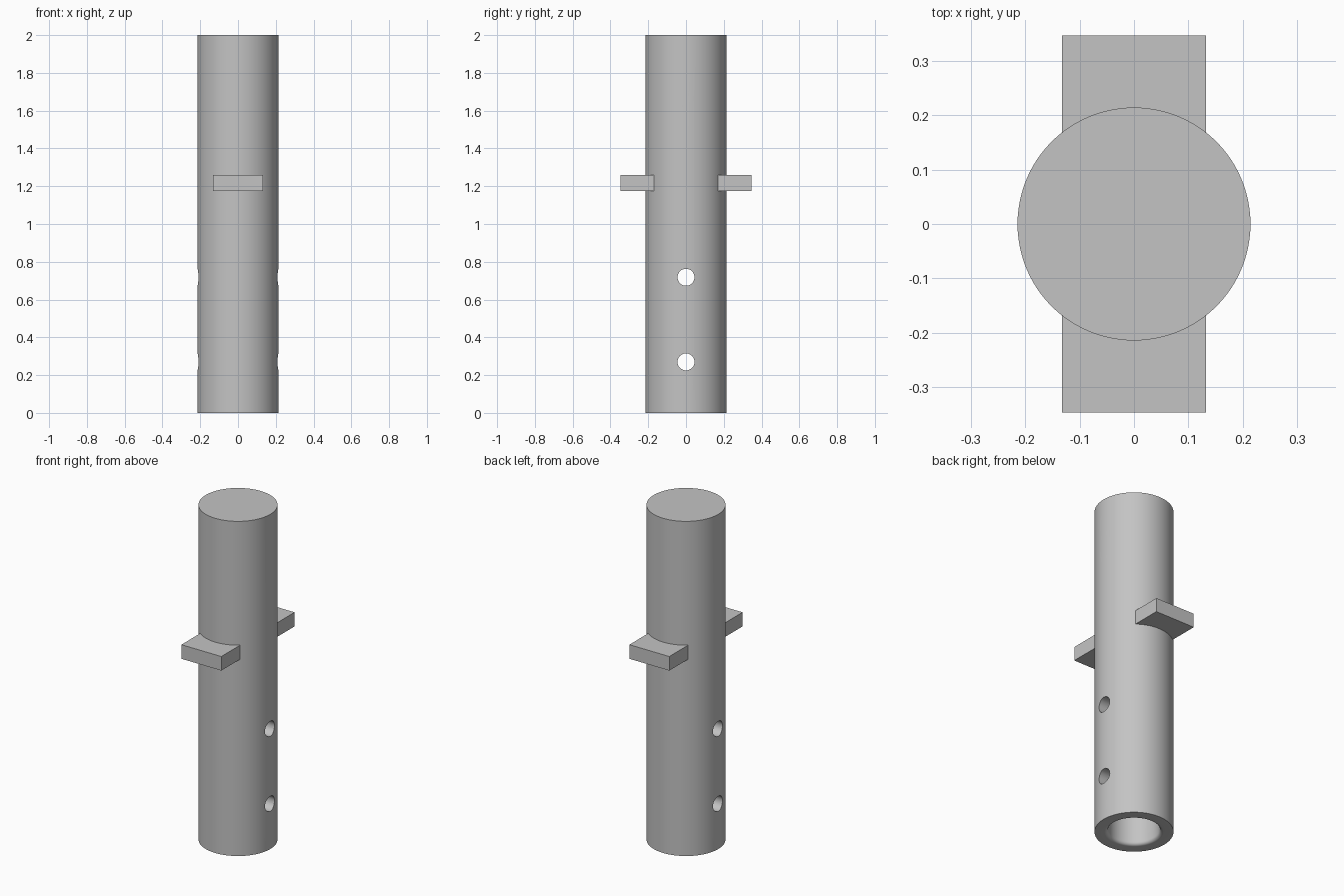
import bpy, bmesh, math

if "Cube" in bpy.data.objects:
    bpy.data.objects.remove(bpy.data.objects["Cube"])

R = 0.214          # tube outer radius
BORE = 0.14        # inner radius
FILLET = 0.02      # rounded bore entry
SEG = 96

grey = bpy.data.materials.new("plain grey")
grey.diffuse_color = (0.55, 0.55, 0.55, 1)
grey.use_nodes = True
grey.node_tree.nodes["Principled BSDF"].inputs["Base Color"].default_value = grey.diffuse_color


def make_object(name, bm, material=grey):
    bmesh.ops.recalc_face_normals(bm, faces=bm.faces)
    mesh = bpy.data.meshes.new(name)
    bm.to_mesh(mesh)
    bm.free()
    obj = bpy.data.objects.new(name, mesh)
    bpy.context.collection.objects.link(obj)
    mesh.materials.append(material)
    return obj


def lathe(name, profile):
    bm = bmesh.new()
    verts = [bm.verts.new((r, 0, z)) for r, z in profile]
    edges = [bm.edges.new(pair) for pair in zip(verts, verts[1:])]
    bmesh.ops.spin(bm, geom=verts + edges, cent=(0, 0, 0), axis=(0, 0, 1),
                   angle=2 * math.pi, steps=SEG)
    bmesh.ops.remove_doubles(bm, verts=bm.verts, dist=1e-5)
    return make_object(name, bm)


# Capped tube with a rounded bore open at the bottom
entry = [(BORE + FILLET * (1 - math.sin(a)), FILLET * (1 - math.cos(a)))
         for a in [i * math.pi / 12 for i in range(7)]]
tube = lathe("tube", [(0, 2), (R, 2), (R, 0)] + entry + [(BORE, 1.92), (0, 1.92)])

# Pin holes drilled crosswise
cutter_bm = bmesh.new()
for z in (0.27, 0.718, 1.66):
    made = bmesh.ops.create_cone(cutter_bm, cap_ends=True, segments=32,
                                 radius1=0.045, radius2=0.045, depth=1)
    for v in made["verts"]:
        x, y, h = v.co
        v.co = (h, y, x + z)
cutter = make_object("pin_hole_cutter", cutter_bm)
cutter.hide_render = True

bpy.context.view_layer.objects.active = tube
tube.select_set(True)
cut = tube.modifiers.new("pin_holes", "BOOLEAN")
cut.operation, cut.solver, cut.object = "DIFFERENCE", "EXACT", cutter
bpy.ops.object.modifier_apply(modifier=cut.name)
bpy.data.objects.remove(cutter)
bpy.ops.object.shade_smooth_by_angle(angle=math.radians(30))


# Front and back tabs, with the inner side curved along the tube
def tab(name, side):
    half, far, low, high = 0.132, 0.346, 1.176, 1.26
    inner = [(half * i / 8, side * math.sqrt((R - 0.002) ** 2 - (half * i / 8) ** 2))
             for i in range(-8, 9)]
    outline = inner + [(half, side * far), (-half, side * far)]
    bm = bmesh.new()
    face = bm.faces.new([bm.verts.new((x, y, low)) for x, y in outline])
    raised = bmesh.ops.extrude_face_region(bm, geom=[face])["geom"]
    top = [g for g in raised if isinstance(g, bmesh.types.BMVert)]
    bmesh.ops.translate(bm, verts=top, vec=(0, 0, high - low))
    make_object(name, bm)


tab("front_tab", -1)
tab("back_tab", 1)
